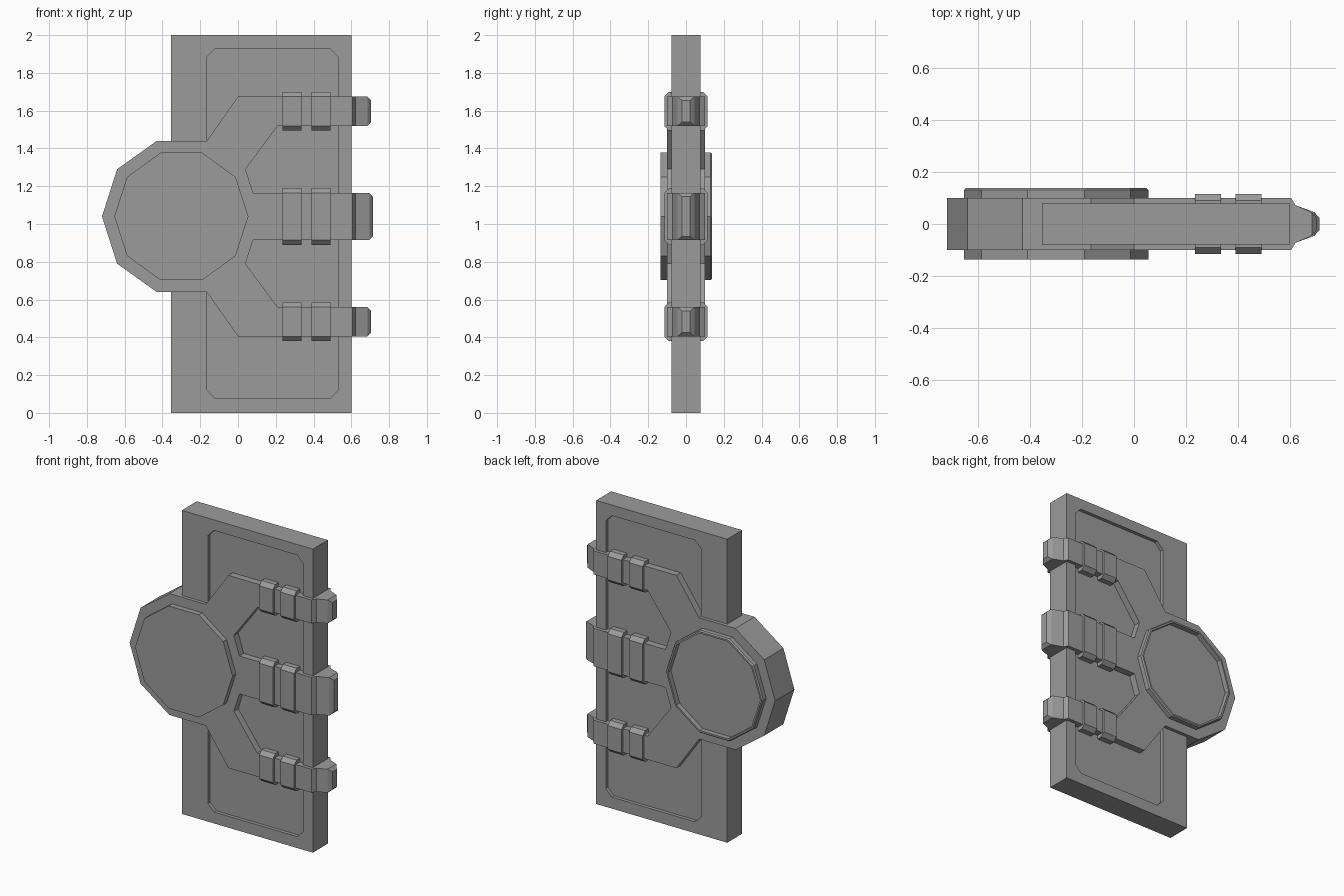
import bpy, bmesh, math

cube = bpy.data.objects.get("Cube")
if cube:
    bpy.data.objects.remove(cube, do_unlink=True)

grey = bpy.data.materials.new("plain grey")
grey.use_nodes = True
grey.diffuse_color = (0.33, 0.33, 0.33, 1)
grey.node_tree.nodes["Principled BSDF"].inputs["Base Color"].default_value = grey.diffuse_color


def loft(name, rings):
    """Solid skinned through equal-length rings of points, with capped ends."""
    bm = bmesh.new()
    loops = [[bm.verts.new(p) for p in ring] for ring in rings]
    n = len(loops[0])
    for a, b in zip(loops, loops[1:]):
        for i in range(n):
            j = (i + 1) % n
            bm.faces.new((a[i], a[j], b[j], b[i]))
    bm.faces.new(loops[0][::-1])
    bm.faces.new(loops[-1])
    bmesh.ops.recalc_face_normals(bm, faces=bm.faces)
    mesh = bpy.data.meshes.new(name)
    bm.to_mesh(mesh)
    bm.free()
    mesh.materials.append(grey)
    obj = bpy.data.objects.new(name, mesh)
    bpy.context.collection.objects.link(obj)
    return obj


def plate(name, outline, y0, y1):
    """Extrude an (x, z) outline along y."""
    return loft(name, [[(x, y, z) for x, z in outline] for y in (y0, y1)])


def chamfered(x0, x1, z0, z1, c):
    return [(x0 + c, z0), (x1 - c, z0), (x1, z0 + c), (x1, z1 - c),
            (x1 - c, z1), (x0 + c, z1), (x0, z1 - c), (x0, z0 + c)]


MID = 1.04       # height of the hub
ARM = 0.1        # half thickness of the bracket

# Door slab with a sunken panel on each face
slab = plate("slab", [(-0.355, 0), (0.6, 0), (0.6, 2), (-0.355, 2)], -0.078, 0.078)
for side in (-1, 1):
    cutter = plate("panel_cutter", chamfered(-0.165, 0.53, 0.075, 1.93, 0.045),
                   side * 0.055, side * 0.2)
    cutter.hide_render = True
    mod = slab.modifiers.new("panel", "BOOLEAN")
    mod.operation = "DIFFERENCE"
    mod.solver = "EXACT"
    mod.object = cutter
    bpy.context.view_layer.objects.active = slab
    bpy.ops.object.modifier_apply(modifier=mod.name)
    bpy.data.objects.remove(cutter, do_unlink=True)

# Three-armed bracket: upper half outline, mirrored about the hub height
half = [(-0.72, 0), (-0.64, 0.25), (-0.43, 0.4), (-0.165, 0.4), (0, 0.635),
        (0.6, 0.635), (0.6, 0.48), (0.21, 0.48), (0.04, 0.25), (0.08, 0.125), (0.6, 0.125)]
outline = [(x, MID + z) for x, z in half] + [(x, MID - z) for x, z in half[:0:-1]]
plate("bracket", outline, -ARM, ARM)


# Ten-sided hub discs: solid at the front, a shallow rimmed dish at the back
def hub_ring(r, y):
    return [(-0.3 + r * math.cos(math.tau * i / 10), y, MID + r * math.sin(math.tau * i / 10))
            for i in range(10)]


loft("front_hub", [hub_ring(0.355, -0.09), hub_ring(0.355, -0.136)])
loft("back_hub", [hub_ring(0.355, 0.09), hub_ring(0.355, 0.13), hub_ring(0.348, 0.138),
                  hub_ring(0.337, 0.138), hub_ring(0.337, 0.104)])

# Arm bands and tapered end clips
for label, z, h, tip in (("upper", MID + 0.5575, 0.0775, 0.705),
                         ("middle", MID, 0.125, 0.715),
                         ("lower", MID - 0.5575, 0.0775, 0.705)):
    for i, x in enumerate((0.235, 0.39)):
        section = chamfered(-0.115, 0.115, z - h - 0.025, z + h + 0.025, 0.025)
        loft(f"{label}_band_{i + 1}", [[(px, y, pz) for y, pz in section]
                                       for px in (x, x + 0.1)])
    sections = [(0.58, ARM, h), (0.605, ARM, h), (0.622, 0.072, h),
                (tip - 0.02, 0.045, h), (tip, 0.022, h - 0.02)]
    loft(f"{label}_clip", [[(x, -w, z - k), (x, w, z - k), (x, w, z + k), (x, -w, z + k)]
                           for x, w, k in sections])
